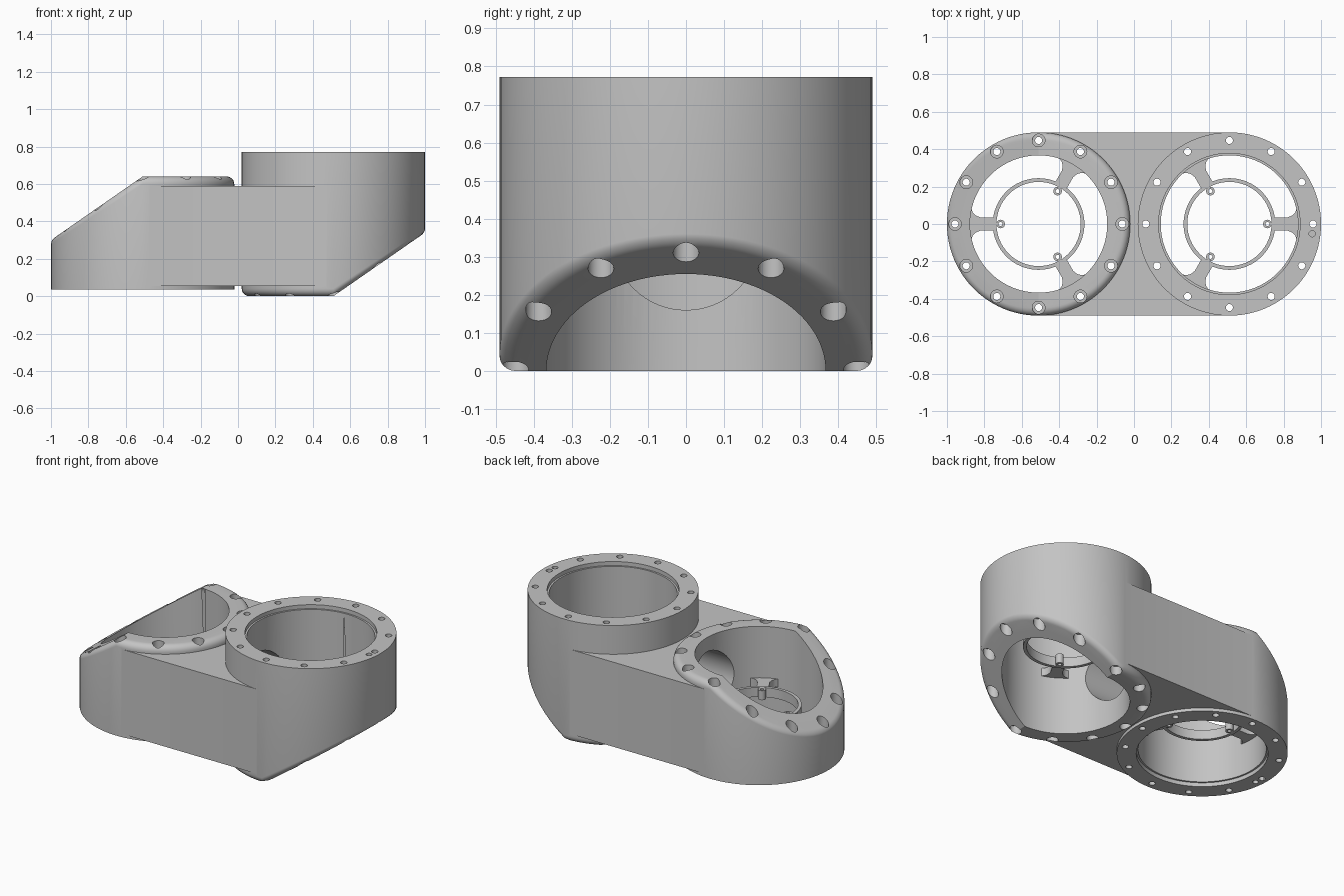
import bpy, bmesh, math
from mathutils import Matrix, Vector

if "Cube" in bpy.data.objects:
    bpy.data.objects.remove(bpy.data.objects["Cube"], do_unlink=True)

grey = bpy.data.materials.new("plain_grey")
grey.use_nodes = True
grey.diffuse_color = (0.55, 0.55, 0.55, 1)
grey.node_tree.nodes["Principled BSDF"].inputs["Base Color"].default_value = (0.55, 0.55, 0.55, 1)

R = 0.49          # outer radius of each housing
SLOPE = 0.694     # fall of the slanted mouth
BOLT_R = 0.447    # bolt circle
SIDES = 96


def finish(name, bm, matrix=Matrix()):
    bm.transform(matrix)
    bmesh.ops.recalc_face_normals(bm, faces=bm.faces)
    mesh = bpy.data.meshes.new(name)
    bm.to_mesh(mesh)
    bm.free()
    mesh.materials.append(grey)
    obj = bpy.data.objects.new(name, mesh)
    bpy.context.collection.objects.link(obj)
    return obj


def add_cylinder(bm, r, z0, z1, x=0, y=0, segments=SIDES):
    bmesh.ops.create_cone(bm, cap_ends=True, segments=segments, radius1=r, radius2=r,
                          depth=z1 - z0, matrix=Matrix.Translation((x, y, (z0 + z1) / 2)))


def add_tube(bm, r_out, r_in, z0, z1, x=0, y=0, segments=64):
    rows = []
    for i in range(segments):
        a = math.tau * i / segments
        rows.append([bm.verts.new((x + r * math.cos(a), y + r * math.sin(a), z))
                     for r, z in ((r_out, z0), (r_out, z1), (r_in, z1), (r_in, z0))])
    for i in range(segments):
        p, q = rows[i], rows[(i + 1) % segments]
        for k in range(4):
            n = (k + 1) % 4
            bm.faces.new((p[k], q[k], q[n], p[n]))


def combine(target, tool, operation):
    mod = target.modifiers.new("cut", "BOOLEAN")
    mod.operation = operation
    mod.solver = "EXACT"
    mod.object = tool
    bpy.context.view_layer.objects.active = target
    bpy.ops.object.modifier_apply(modifier=mod.name)
    bpy.data.objects.remove(tool, do_unlink=True)


def smooth(obj):
    bpy.ops.object.select_all(action="DESELECT")
    obj.select_set(True)
    bpy.context.view_layer.objects.active = obj
    bpy.ops.object.shade_smooth_by_angle(angle=math.radians(28))


def drum(name, h):
    """Drum with a flat base, a half-slanted top and a rounded top rim."""
    bm = bmesh.new()
    steps = 6
    columns = []
    for i in range(SIDES):
        a = math.tau * i / SIDES
        c, s = math.cos(a), math.sin(a)
        rim = 0.04 * (1 - 0.5 * max(0, -c))
        column = [bm.verts.new((R * c, R * s, 0))]
        for k in range(steps + 1):
            t = math.pi / 2 * k / steps
            r = R - rim * (1 - math.cos(t))
            z = h + SLOPE * min(0, r * c) - rim * (1 - math.sin(t))
            column.append(bm.verts.new((r * c, r * s, z)))
        columns.append(column)
    for i in range(SIDES):
        p, q = columns[i], columns[(i + 1) % SIDES]
        for k in range(steps + 1):
            bm.faces.new((p[k], q[k], q[k + 1], p[k + 1]))
    bm.faces.new([c[0] for c in columns])
    top = [c[-1] for c in columns]
    quarter = SIDES // 4
    bm.faces.new(top[quarter:3 * quarter + 1])
    bm.faces.new(top[3 * quarter:] + top[:quarter + 1])
    return finish(name, bm)


def bolt_points():
    for i in range(12):
        a = math.tau * i / 12
        yield BOLT_R * math.cos(a), BOLT_R * math.sin(a)


def housing(name, h, place):
    body = drum(name, h)
    # main bore, then the shallow seat at its flat end
    for r, z0, z1 in ((0.367, -0.2, h + 0.2), (0.378, -0.2, 0.025)):
        bm = bmesh.new()
        add_cylinder(bm, r, z0, z1)
        combine(body, finish("bore_cutter", bm), "DIFFERENCE")
    # bolt holes and one blind pin hole
    bm = bmesh.new()
    for x, y in bolt_points():
        add_cylinder(bm, 0.019, -0.2, h + 0.2, x, y, 20)
    add_cylinder(bm, 0.017, -0.1, 0.08, -0.443, -0.052, 20)
    combine(body, finish("bolt_cutter", bm), "DIFFERENCE")
    # recesses for the bolt heads
    bm = bmesh.new()
    for x, y in bolt_points():
        top = h + min(0, x * SLOPE)
        add_cylinder(bm, 0.034, top - 0.055, top + 0.15, x, y, 24)
    combine(body, finish("recess_cutter", bm), "DIFFERENCE")
    body.data.transform(place)
    return body


def inner_ring(name, z, place):
    # thin ring carried on three flared arms, each with a screw boss
    bm = bmesh.new()
    add_tube(bm, 0.245, 0.225, z, z + 0.06)
    half = [(0.236, 0.035), (0.31, 0.035), (0.335, 0.045), (0.352, 0.062), (0.362, 0.09), (0.38, 0.09)]
    outline = half + [(r, -w) for r, w in reversed(half)]
    for deg in (60, 180, 300):
        turn = Matrix.Rotation(math.radians(deg), 3, "Z")
        low = [bm.verts.new(turn @ Vector((r, w, z + 0.005))) for r, w in outline]
        face = bm.faces.new(low)
        ext = bmesh.ops.extrude_face_region(bm, geom=[face], use_keep_orig=True)
        for v in ext["geom"]:
            if isinstance(v, bmesh.types.BMVert):
                v.co.z += 0.05
        c = turn @ Vector((0.203, 0, 0))
        add_tube(bm, 0.023, 0.011, z, z + 0.06, c.x, c.y, 20)
    smooth(finish(name, bm, place))


# the two housings share one design, the second turned upside down
right_place = Matrix.Translation((-0.51, 0, 0.035))
left_place = Matrix.Translation((0.51, 0, 0.772)) @ Matrix.Rotation(math.pi, 4, "Y")
sides = (("right", 0.605, 0.225, right_place), ("left", 0.772, 0.35, left_place))

# bridge block, hollowed where the housings pass through it
bm = bmesh.new()
bmesh.ops.create_cube(bm, size=1, matrix=Matrix.Translation((0, 0, 0.3225))
                      @ Matrix.Diagonal((0.96, 0.976, 0.535, 1)))
body = finish("twin_housing_body", bm)
for x in (-0.51, 0.51):
    bm = bmesh.new()
    add_cylinder(bm, 0.484, -0.2, 1, x)
    combine(body, finish("bridge_cutter", bm), "DIFFERENCE")

for name, h, z, place in sides:
    combine(body, housing(name + "_housing", h, place), "UNION")

# round passage joining the two bores
bm = bmesh.new()
add_cylinder(bm, 0.195, -0.3, 0.3, segments=64)
combine(body, finish("passage_cutter", bm, Matrix.Translation((0, 0, 0.355))
                     @ Matrix.Rotation(math.pi / 2, 4, "Y")), "DIFFERENCE")
smooth(body)

for name, h, z, place in sides:
    inner_ring(name + "_inner_ring", z, place)
